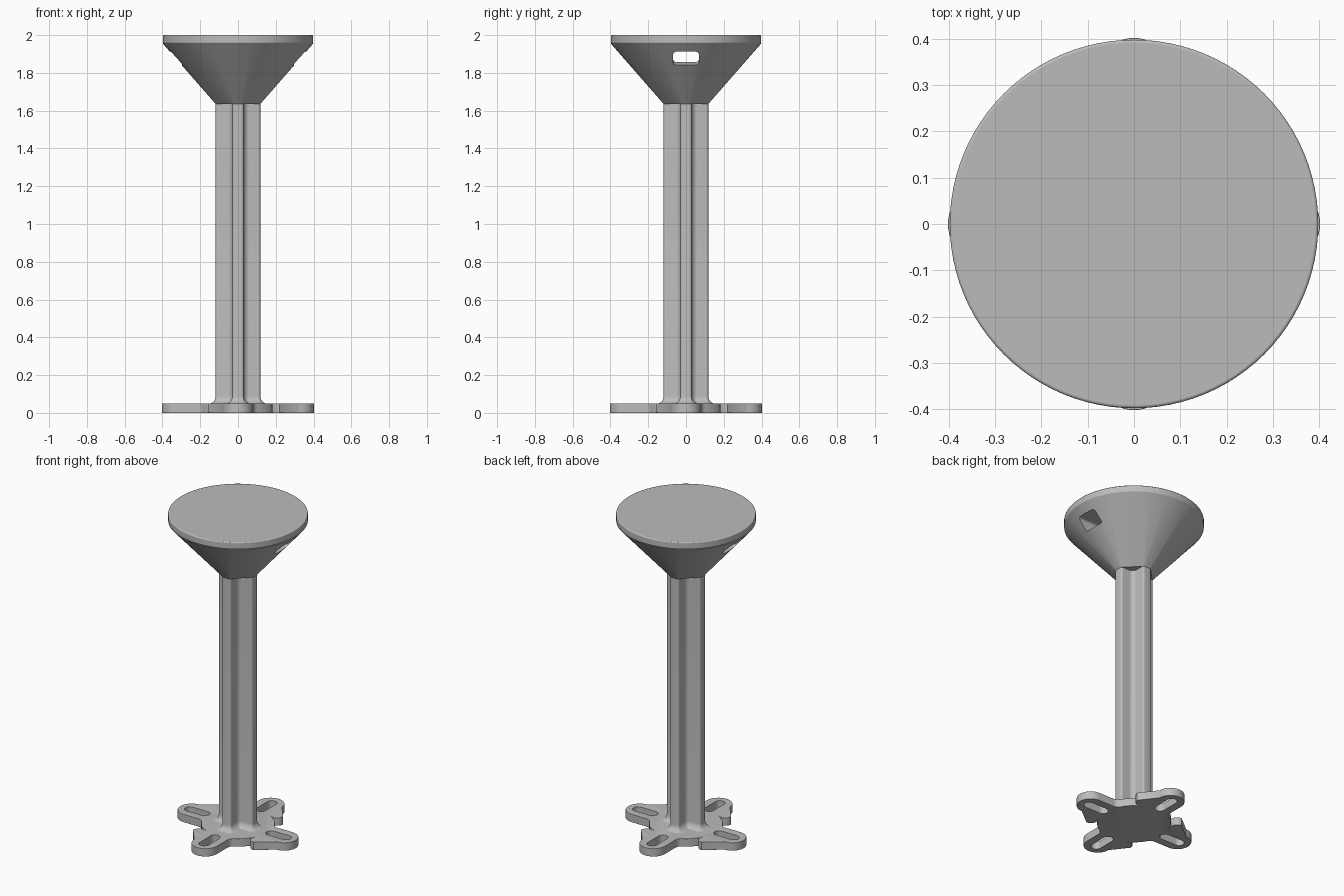
import bpy, bmesh
from math import sin, cos, pi, atan2, sqrt, radians
from mathutils import Matrix

cube = bpy.data.objects.get("Cube")
if cube:
    bpy.data.objects.remove(cube, do_unlink=True)

grey = bpy.data.materials.new("plain_grey")
grey.use_nodes = True
colour = (0.5, 0.5, 0.5, 1)
grey.diffuse_color = colour
grey.node_tree.nodes["Principled BSDF"].inputs["Base Color"].default_value = colour


def arc(cx, cy, r, a0, a1, n):
    return [(cx + r * cos(a0 + (a1 - a0) * i / n), cy + r * sin(a0 + (a1 - a0) * i / n))
            for i in range(n + 1)]


def four_way(points):
    """Repeat a quarter outline around the z axis."""
    out = []
    for c, s in ((1, 0), (0, 1), (-1, 0), (0, -1)):
        out += [(x * c - y * s, x * s + y * c) for x, y in points]
    return out


def finish(name, bm):
    bmesh.ops.remove_doubles(bm, verts=bm.verts, dist=0.0001)
    bmesh.ops.recalc_face_normals(bm, faces=bm.faces)
    mesh = bpy.data.meshes.new(name)
    bm.to_mesh(mesh)
    bm.free()
    mesh.materials.append(grey)
    obj = bpy.data.objects.new(name, mesh)
    bpy.context.collection.objects.link(obj)
    return obj


def loft(name, rings):
    """Skin a list of (outline, z) rings and cap both ends."""
    bm = bmesh.new()
    loops = [[bm.verts.new((x, y, z)) for x, y in pts] for pts, z in rings]
    n = len(loops[0])
    for lo, hi in zip(loops, loops[1:]):
        for i in range(n):
            j = (i + 1) % n
            bm.faces.new((lo[i], lo[j], hi[j], hi[i]))
    bm.faces.new(loops[0][::-1])
    bm.faces.new(loops[-1])
    return finish(name, bm)


def cut(obj, cutter):
    cutter.hide_render = True
    cutter.hide_set(True)
    cutter.display_type = 'WIRE'
    mod = obj.modifiers.new("cut", 'BOOLEAN')
    mod.operation = 'DIFFERENCE'
    mod.solver = 'EXACT'
    mod.object = cutter


def bevel(obj, width):
    mod = obj.modifiers.new("bevel", 'BEVEL')
    mod.width = width
    mod.segments = 3
    mod.limit_method = 'ANGLE'
    mod.angle_limit = radians(50)


def smooth(obj, angle=35):
    bpy.ops.object.select_all(action='DESELECT')
    obj.select_set(True)
    bpy.context.view_layer.objects.active = obj
    bpy.ops.object.shade_smooth_by_angle(angle=radians(angle))


def fin_section(grow=0.0):
    """Cross-shaped section with rounded tips and filleted valleys."""
    w, length, r = 0.03 + grow, 0.118 + grow, 0.012 + grow
    f = max(0.03 - grow, 0.004)
    pts = arc(length - r, r - w, r, -pi / 2, 0, 5)
    pts += arc(length - r, w - r, r, 0, pi / 2, 5)
    pts += arc(w + f, w + f, f, -pi / 2, -pi, 6)
    return four_way(pts)


# Base plate: round hub with four rounded arms, blended by concave arcs
HUB, ARM, BLEND, TIP = 0.21, 0.08, 0.04, 0.322
bx = sqrt((HUB + BLEND) ** 2 - (ARM + BLEND) ** 2)
a = atan2(ARM + BLEND, bx)
quarter = arc(TIP, 0, ARM, -pi / 2, pi / 2, 24)
quarter += arc(bx, ARM + BLEND, BLEND, -pi / 2, a - pi, 6)
quarter += arc(0, 0, HUB, a, pi / 2 - a, 8)
quarter += arc(ARM + BLEND, bx, BLEND, -pi / 2 - a, 0, 6)
plate = four_way(quarter)
base = loft("base_plate", [(plate, 0), (plate, 0.05)])

# Long mounting slots in the arms
slot = arc(0.335, 0, 0.03, -pi / 2, pi / 2, 10) + arc(0.23, 0, 0.03, pi / 2, 3 * pi / 2, 10)
for k, side in enumerate(("left", "back", "right", "front")):
    cutter = loft(side + "_slot_cutter", [(slot, -0.05), (slot, 0.1)])
    cutter.data.transform(Matrix.Rotation(k * pi / 2, 4, 'Z'))
    cut(base, cutter)
bevel(base, 0.01)
smooth(base)

# Finned column, flaring into the base
FLARE = 0.04
rings = []
for i in range(7):
    t = i / 6 * pi / 2
    rings.append((fin_section(FLARE * (1 - sin(t))), 0.048 + FLARE * (1 - cos(t))))
rings.append((fin_section(), 1.65))
smooth(loft("column", rings))

# Flared head: hull from the column section up to the round top
circle = arc(0, 0, 0.398, 0, 2 * pi, 96)[:-1]
bm = bmesh.new()
for pts, z in ((fin_section(), 1.635), (circle, 1.955)):
    for x, y in pts:
        bm.verts.new((x, y, z))
bmesh.ops.convex_hull(bm, input=bm.verts)
loose = [v for v in bm.verts if not v.link_faces]
bmesh.ops.delete(bm, geom=loose, context='VERTS')
head = finish("flared_head", bm)

# Rounded window running through the head from side to side
w, lo, hi, r = 0.068, 1.858, 1.912, 0.014
window = (arc(w - r, lo + r, r, -pi / 2, 0, 4) + arc(w - r, hi - r, r, 0, pi / 2, 4)
          + arc(r - w, hi - r, r, pi / 2, pi, 4) + arc(r - w, lo + r, r, pi, 3 * pi / 2, 4))
bm = bmesh.new()
sections = []
for x, drop in ((-0.45, 0.07), (-0.28, 0.01), (-0.24, 0), (0.24, 0), (0.28, 0.01), (0.45, 0.07)):
    # The sill curves downwards near the openings
    sections.append([bm.verts.new((x, y, z - (drop if z < 1.885 else 0))) for y, z in window])
n = len(window)
for s0, s1 in zip(sections, sections[1:]):
    for i in range(n):
        bm.faces.new((s0[i], s0[(i + 1) % n], s1[(i + 1) % n], s1[i]))
bm.faces.new(sections[0])
bm.faces.new(sections[-1])
cut(head, finish("window_cutter", bm))
smooth(head)

# Round top disc
top = loft("top_disc", [(circle, 1.955), (circle, 2.0)])
bevel(top, 0.006)
smooth(top)
